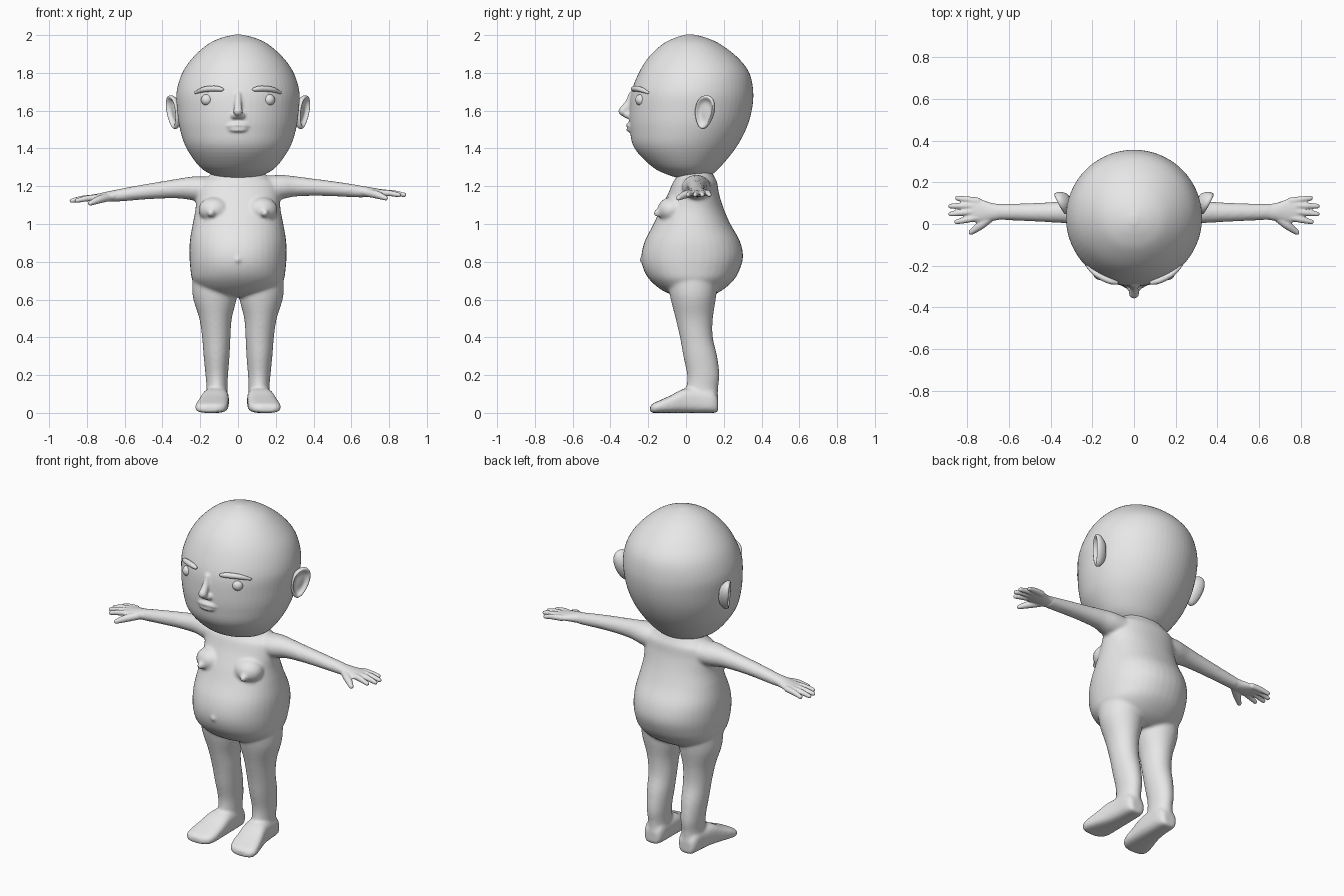
import bpy
import bmesh
from math import cos, sin, pi, sqrt
from mathutils import Vector, Matrix

if "Cube" in bpy.data.objects:
    bpy.data.objects.remove(bpy.data.objects["Cube"])

GREY = (0.8, 0.8, 0.8, 1)
clay = bpy.data.materials.new("plain grey")
clay.use_nodes = True
clay.diffuse_color = GREY
clay.node_tree.nodes["Principled BSDF"].inputs["Base Color"].default_value = GREY


def spline(points, steps=5):
    """Catmull-Rom samples through tuples of any length."""
    pts = [Vector(p) for p in points]
    out = []
    for i in range(len(pts) - 1):
        a, b = pts[max(i - 1, 0)], pts[i]
        c, d = pts[i + 1], pts[min(i + 2, len(pts) - 1)]
        for k in range(steps):
            t = k / steps
            out.append(0.5 * (2 * b + (c - a) * t + (2 * a - 5 * b + 4 * c - d) * t * t
                              + (3 * b - a - 3 * c + d) * t ** 3))
    return out + [pts[-1]]


def bridge(bm, rings):
    """Skin a list of vertex rings and cap both ends."""
    n = len(rings[0])
    for r, q in zip(rings, rings[1:]):
        for i in range(n):
            bm.faces.new((r[i], r[(i + 1) % n], q[(i + 1) % n], q[i]))
    bm.faces.new(rings[0])
    bm.faces.new(rings[-1])


def loft(bm, axis, sections, side=1, power=2.0, n=40, tilt=0):
    """Sections are (position, a_min, a_max, b_min, b_max) across the axis."""
    rings = []
    for t, a0, a1, b0, b1 in spline(sections):
        ring = []
        for i in range(n):
            c, s = cos(2 * pi * i / n), sin(2 * pi * i / n)
            a = (a0 + a1) / 2 + (a1 - a0) / 2 * abs(c) ** (2 / power) * (1 if c > 0 else -1)
            b = (b0 + b1) / 2 + (b1 - b0) / 2 * abs(s) ** (2 / power) * (1 if s > 0 else -1)
            x, y, z = {"x": (t, a, b), "y": (a, t, b), "z": (a, b, t)}[axis]
            ring.append(bm.verts.new((x * side, y, z - tilt * x)))
        rings.append(ring)
    bridge(bm, rings)


def ball(bm, centre, radius, scale=(1, 1, 1)):
    m = Matrix.Translation(centre) @ Matrix.Diagonal((*scale, 1))
    bmesh.ops.create_icosphere(bm, subdivisions=3, radius=radius, matrix=m)


def taper(bm, points, side=1, tilt=0, steps=7):
    """Rounded tapering limb through (x, y, z, radius) points."""
    for x, y, z, r in spline(points, steps):
        ball(bm, (x * side, y, z - tilt * x), r)


def finish(name, bm, voxel=0, relax=0):
    bmesh.ops.recalc_face_normals(bm, faces=bm.faces)
    me = bpy.data.meshes.new(name)
    bm.to_mesh(me)
    bm.free()
    me.materials.append(clay)
    for p in me.polygons:
        p.use_smooth = True
    ob = bpy.data.objects.new(name, me)
    bpy.context.collection.objects.link(ob)
    if voxel:
        rm = ob.modifiers.new("fuse", "REMESH")
        rm.mode, rm.voxel_size, rm.use_smooth_shade = "VOXEL", voxel, True
    if relax:
        sm = ob.modifiers.new("relax", "SMOOTH")
        sm.factor, sm.iterations = 0.5, relax
    return ob


SIDES = ((1, "left", 0.0), (-1, "right", 0.035))

# Body: torso, chest, arms, legs and feet fused into one skin
body = bmesh.new()
torso = [(.615, .10, -.04, .12), (.645, .19, -.12, .185), (.70, .24, -.188, .25),
         (.76, .252, -.225, .285), (.83, .257, -.236, .302), (.91, .255, -.218, .285),
         (1.0, .24, -.172, .235), (1.08, .225, -.135, .2), (1.16, .222, -.095, .175),
         (1.22, .21, -.07, .165), (1.25, .16, -.05, .15), (1.31, .1, -.03, .12)]
loft(body, "z", [(z, -w, w, f, b) for z, w, f, b in torso], power=2.15)
arm = [(.10, -.03, .14, 1.12, 1.25), (.22, -.02, .13, 1.13, 1.26), (.30, 0, .115, 1.145, 1.253),
       (.40, .008, .105, 1.149, 1.24), (.50, .013, .1, 1.147, 1.227),
       (.60, .018, .098, 1.142, 1.212), (.67, .02, .098, 1.14, 1.2)]
leg = [(.74, .02, .24, -.10, .17), (.62, .006, .24, -.085, .16), (.5, .033, .205, -.055, .142),
       (.4, .04, .19, -.032, .142), (.3, .045, .182, -.014, .165), (.2, .053, .172, .006, .177),
       (.13, .056, .167, .003, .17), (.04, .055, .17, 0, .17)]
foot = [(.17, .075, .155, 0, .08), (.14, .055, .172, 0, .12), (.06, .05, .18, 0, .13),
        (-.01, .048, .193, 0, .128), (-.08, .05, .212, 0, .093), (-.14, .055, .226, 0, .066),
        (-.175, .075, .22, 0, .05), (-.19, .11, .19, .005, .035)]
for s, label, tilt in SIDES:
    loft(body, "x", arm, s, tilt=tilt)
    loft(body, "z", leg, s)
    loft(body, "y", foot, s, power=3)
    ball(body, (s * .125, -.075, 1.075), .085, (1, .9, .8))
    ball(body, (s * .143, -.152, 1.057), .02)
ball(body, (0, -.234, .81), .014)
finish("body", body, .009, 7)

# Hands: palm, four fingers and a thumb
palm = [(.62, .024, .094, 1.146, 1.206), (.68, .015, .1, 1.142, 1.198), (.74, .006, .12, 1.145, 1.187),
        (.78, .012, .127, 1.147, 1.181), (.80, .03, .115, 1.152, 1.175)]
fingers = [((.75, .11), (.848, .124)), ((.77, .088), (.88, .086)),
           ((.77, .06), (.88, .048)), ((.75, .032), (.852, .01))]
for s, label, tilt in SIDES:
    hand = bmesh.new()
    loft(hand, "x", palm, s, tilt=tilt)
    for (x0, y0), (x1, y1) in fingers:
        taper(hand, [(x0, y0, 1.166, .017), ((x0 + x1) / 2, (y0 + y1) / 2, 1.163, .016),
                     (x1, y1, 1.154, .012)], s, tilt)
    taper(hand, [(.68, .04, 1.167, .022), (.735, -.005, 1.155, .021), (.782, -.04, 1.137, .013)], s, tilt)
    finish(label + "_hand", hand, .005, 3)

# Head with nose and lips fused in
head = bmesh.new()
skull = [(1.235, .07, -.0, .1), (1.255, .125, -.08, .13), (1.3, .2, -.175, .18), (1.4, .272, -.272, .262),
         (1.5, .307, -.297, .317), (1.6, .322, -.3, .348), (1.7, .325, -.289, .356), (1.8, .295, -.25, .335),
         (1.88, .24, -.2, .275), (1.95, .162, -.127, .185), (1.985, .09, -.06, .11), (2.003, .015, 0, .04)]
loft(head, "z", [(z, -w, w, f, b) for z, w, f, b in skull], n=64)
taper(head, [(0, -.287, 1.685, .018), (0, -.305, 1.64, .019), (0, -.333, 1.597, .025)])
for s, label, tilt in SIDES:
    taper(head, [(0, -.315, 1.577, .018), (.02, -.305, 1.574, .017)], s)
    taper(head, [(0, -.306, 1.524, .012), (.035, -.3, 1.522, .011), (.063, -.286, 1.515, .007)], s)
    taper(head, [(0, -.304, 1.499, .012), (.03, -.298, 1.5, .011), (.052, -.287, 1.504, .007)], s)
finish("head", head, .007, 3)


def face_y(x, gap=0):
    return .034 - .322 * sqrt(1 - (x / .326) ** 2) - gap


for s, label, tilt in SIDES:
    # Eye
    eye = bmesh.new()
    ball(eye, (s * .165, face_y(.165, -.006), 1.657), .031)
    finish(label + "_eye", eye)

    # Brow, arched along the forehead
    brow = bmesh.new()
    taper(brow, [(.085, face_y(.085, .004), 1.712, .011), (.12, face_y(.12, .006), 1.717, .016),
                 (.18, face_y(.18, .006), 1.712, .015), (.225, face_y(.225, .002), 1.695, .008)], s)
    finish(label + "_brow", brow, .005, 3)

    # Ear: egg-shaped dish with a raised rim, flared backwards
    ear = bmesh.new()
    rings = []
    for scale, lift in ((.4, -.045), (.7, -.032), (.93, -.014), (1, .002), (.95, .014),
                        (.84, .016), (.72, .004), (.55, -.006), (.2, -.002)):
        ring = []
        for i in range(32):
            a = 2 * pi * i / 32
            v = .092 * sin(a) * scale
            u = (.056 + .012 * sin(a)) * cos(a) * scale + .12 * v
            ring.append(ear.verts.new((s * (.342 + .46 * u + .89 * lift + .08 * v),
                                       .1 + .89 * u - .46 * lift, 1.592 + v)))
        rings.append(ring)
    bridge(ear, rings)
    ear_ob = finish(label + "_ear", ear)
    ear_ob.modifiers.new("round", "SUBSURF").levels = 1
